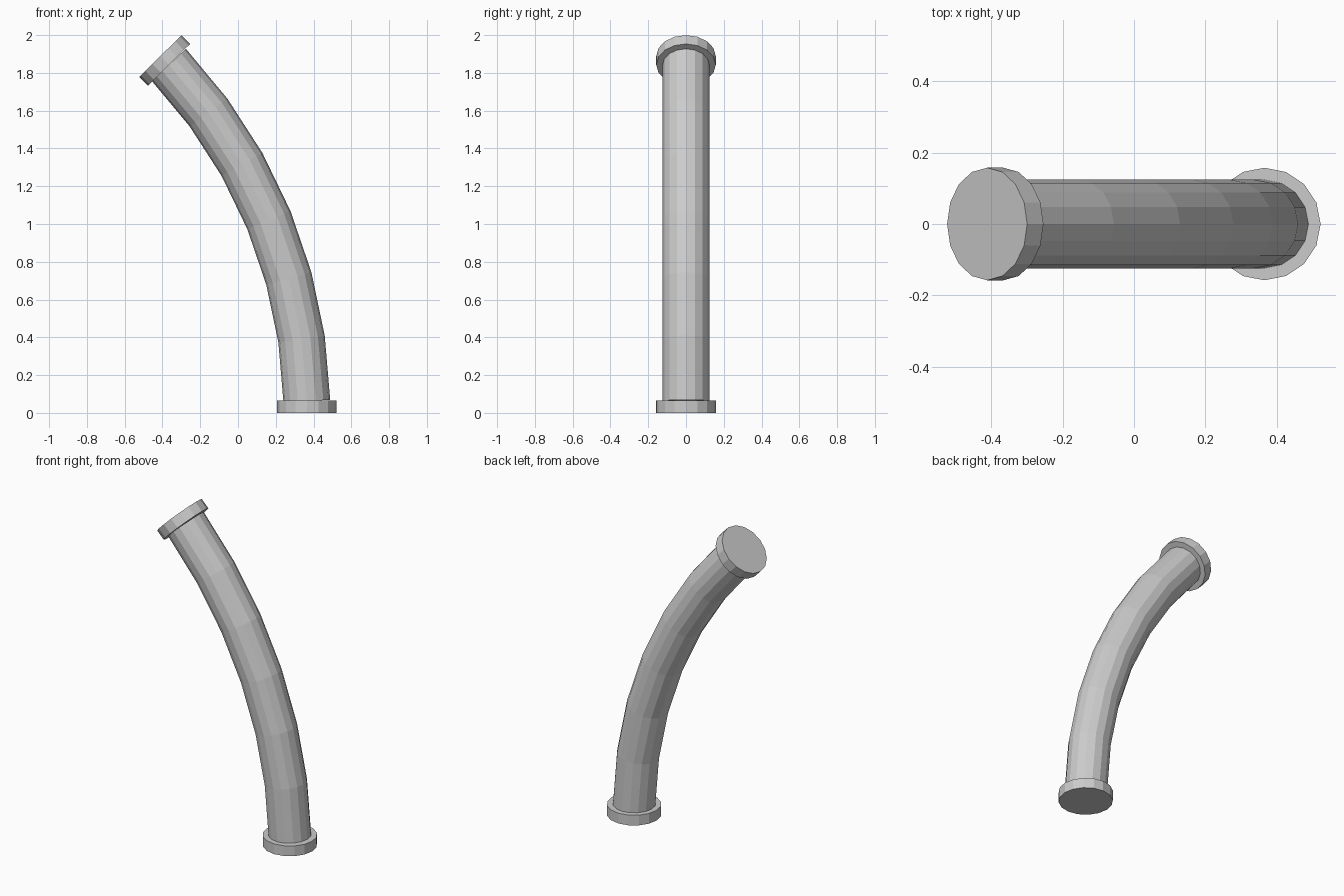
import bpy, bmesh, math
from mathutils import Vector

if "Cube" in bpy.data.objects:
    bpy.data.objects.remove(bpy.data.objects["Cube"])

SIDES = 16
R = 2.687                      # bend radius of the centre line
BEND = math.radians(44.67)     # total bend
X0 = 0.365                     # foot of the centre line
PIPE_R, FLANGE_R, FLANGE_T = 0.124, 0.1575, 0.065


def frame(a):
    """Centre, outward radial and tangent of the bend at angle a."""
    out = Vector((math.cos(a), 0, math.sin(a)))
    return Vector((X0 - R, 0, 0)) + out * R, out, Vector((-math.sin(a), 0, math.cos(a)))


def tube(name, stations, radius):
    """Loft flat-sided rings through (centre, radial) stations and cap the ends."""
    bm = bmesh.new()
    rings = []
    for c, out in stations:
        rings.append([bm.verts.new(c + radius * (out * math.cos(t) + Vector((0, math.sin(t), 0))))
                      for t in (2 * math.pi * i / SIDES for i in range(SIDES))])
    for a, b in zip(rings, rings[1:]):
        for i in range(SIDES):
            j = (i + 1) % SIDES
            bm.faces.new((a[i], a[j], b[j], b[i]))
    bm.faces.new(rings[0][::-1])
    bm.faces.new(rings[-1])
    bmesh.ops.recalc_face_normals(bm, faces=bm.faces)
    me = bpy.data.meshes.new(name)
    bm.to_mesh(me)
    bm.free()
    bpy.context.collection.objects.link(bpy.data.objects.new(name, me))


# Curved pipe between the flanges, six segments
trim = FLANGE_T / R
angles = [trim + (BEND - 2 * trim) * k / 6 for k in range(7)]
tube("bent_pipe", [frame(a)[:2] for a in angles], PIPE_R)

# End flanges
for name, a, inward in (("bottom_flange", 0, 1), ("top_flange", BEND, -1)):
    c, out, tan = frame(a)
    tube(name, [(c, out), (c + tan * FLANGE_T * inward, out)], FLANGE_R)
